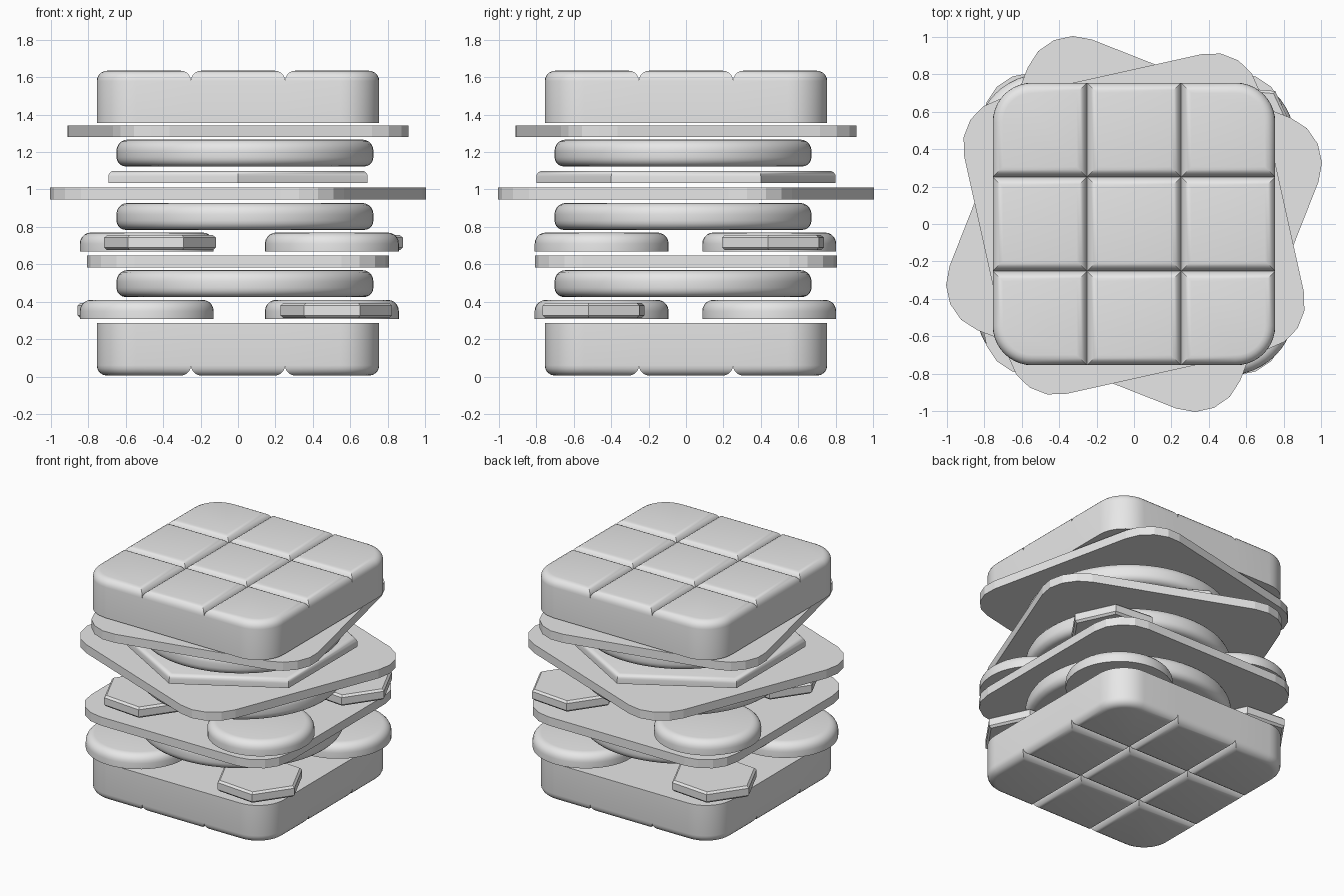
import bpy, bmesh, math
from math import cos, sin, pi, radians

cube = bpy.data.objects.get("Cube")
if cube:
    bpy.data.objects.remove(cube, do_unlink=True)

grey = bpy.data.materials.new("plain light grey")
grey.use_nodes = True
COLOUR = (0.8, 0.8, 0.8, 1.0)
grey.diffuse_color = COLOUR
grey.node_tree.nodes["Principled BSDF"].inputs["Base Color"].default_value = COLOUR


def finish(bm, name, location, turn=0.0, smooth=35, flip=False):
    """Turn a bmesh into a placed, shaded object."""
    bmesh.ops.recalc_face_normals(bm, faces=bm.faces)
    mesh = bpy.data.meshes.new(name)
    bm.to_mesh(mesh)
    bm.free()
    mesh.materials.append(grey)
    if smooth:
        mesh.shade_smooth()
        mesh.set_sharp_from_angle(angle=radians(smooth))
    obj = bpy.data.objects.new(name, mesh)
    bpy.context.collection.objects.link(obj)
    obj.location = location
    obj.rotation_euler = (pi if flip else 0, 0, radians(turn))
    return obj


def round_rim(bm, z, radius, segments):
    """Bevel every edge lying on the given height."""
    rim = [e for e in bm.edges if all(abs(v.co.z - z) < 1e-5 for v in e.verts)]
    bmesh.ops.bevel(bm, geom=rim, offset=radius, segments=segments,
                    profile=0.5, affect='EDGES')


def slab(name, outline, bottom, top, centre=(0, 0), turn=0.0,
         top_round=0.0, bottom_round=0.0, segments=5, smooth=35):
    """Extrude an outline into a slab with optional rounded rims."""
    bm = bmesh.new()
    height = top - bottom
    face = bm.faces.new([bm.verts.new((x, y, 0)) for x, y in outline])
    new = bmesh.ops.extrude_face_region(bm, geom=[face], use_keep_orig=True)["geom"]
    for v in new:
        if isinstance(v, bmesh.types.BMVert):
            v.co.z = height
    if top_round:
        round_rim(bm, height, top_round, segments)
    if bottom_round:
        round_rim(bm, 0.0, bottom_round, segments)
    return finish(bm, name, (*centre, bottom), turn, smooth)


def ngon(radius, sides):
    return [(radius * cos(2 * pi * i / sides), radius * sin(2 * pi * i / sides))
            for i in range(sides)]


def rounded_square(half, radius, steps):
    points = []
    for corner in range(4):
        a = pi / 4 + corner * pi / 2
        cx = math.copysign(half - radius, cos(a))
        cy = math.copysign(half - radius, sin(a))
        for i in range(steps + 1):
            t = corner * pi / 2 + i * pi / 2 / steps
            points.append((cx + radius * cos(t), cy + radius * sin(t)))
    return points


def bread(name, z, flip):
    """Rounded square of three by three pillowed cells."""
    half, height, cell = 0.755, 0.28, 0.755 / 1.5
    whole = bmesh.new()
    for i in (-1, 0, 1):
        for j in (-1, 0, 1):
            bm = bmesh.new()
            bmesh.ops.create_cube(bm, size=1)
            for v in bm.verts:
                v.co.x = (v.co.x + i) * cell
                v.co.y = (v.co.y + j) * cell
                v.co.z = (v.co.z + 0.5) * height
            # round the outer vertical corner
            if i and j:
                corner = [e for e in bm.edges if all(
                    abs(v.co.x - i * half) < 1e-4 and abs(v.co.y - j * half) < 1e-4
                    for v in e.verts)]
                bmesh.ops.bevel(bm, geom=corner, offset=0.21, segments=10,
                                profile=0.5, affect='EDGES')
            round_rim(bm, height, 0.055, 5)
            # drop the hidden walls between neighbouring cells
            hidden = []
            for f in bm.faces:
                c, n = f.calc_center_median(), f.normal
                if (abs(n.x) > 0.999 and abs(c.x) < half - 0.1) or \
                   (abs(n.y) > 0.999 and abs(c.y) < half - 0.1):
                    hidden.append(f)
            bmesh.ops.delete(bm, geom=hidden, context='FACES')
            part = bpy.data.meshes.new("cell")
            bm.to_mesh(part)
            bm.free()
            whole.from_mesh(part)
            bpy.data.meshes.remove(part)
    bmesh.ops.remove_doubles(whole, verts=whole.verts, dist=1e-4)
    finish(whole, name, (0, 0, z), flip=flip)


# Bread
bread("bottom_bread", 0.285, True)
bread("top_bread", 1.355, False)

# Round patties
for name, z in (("lower_patty", 0.425), ("middle_patty", 0.784), ("upper_patty", 1.123)):
    slab(name, ngon(0.687, 64), z, z + 0.144, (0.037, -0.016),
         top_round=0.06, bottom_round=0.05)

# Thin square slices, each turned differently
for name, z, size, turn in (("lower_cheese", 0.583, 0.808, 0),
                            ("middle_cheese", 0.947, 0.835, -21.5),
                            ("upper_cheese", 1.28, 0.808, 12.5)):
    slab(name, rounded_square(size, size * 0.315, 4), z, z + 0.063, turn=turn, smooth=0)

# Large six-sided slice
slab("hexagon_slice", ngon(0.8, 6), 1.035, 1.1, turn=90, top_round=0.03, segments=4)

# Round slices on opposite corners of each layer
for layer, z, side in (("lower", 0.308, 1), ("upper", 0.668, -1)):
    for label, s in (("a", 1), ("b", -1)):
        slab(f"{layer}_round_slice_{label}", ngon(0.358, 48), z, z + 0.102,
             (0.007 + s * 0.495, -0.003 + s * side * 0.448), top_round=0.06)

# Small six-sided slices on the other corners
for name, z, centre in (("lower_hexagon_front", 0.313, (0.525, -0.495)),
                        ("lower_hexagon_back", 0.313, (-0.56, 0.47)),
                        ("upper_hexagon_front", 0.676, (-0.417, -0.469)),
                        ("upper_hexagon_back", 0.676, (0.583, 0.465))):
    slab(name, ngon(0.3, 6), z, z + 0.08, centre, turn=-5,
         top_round=0.014, bottom_round=0.014, segments=1, smooth=0)
